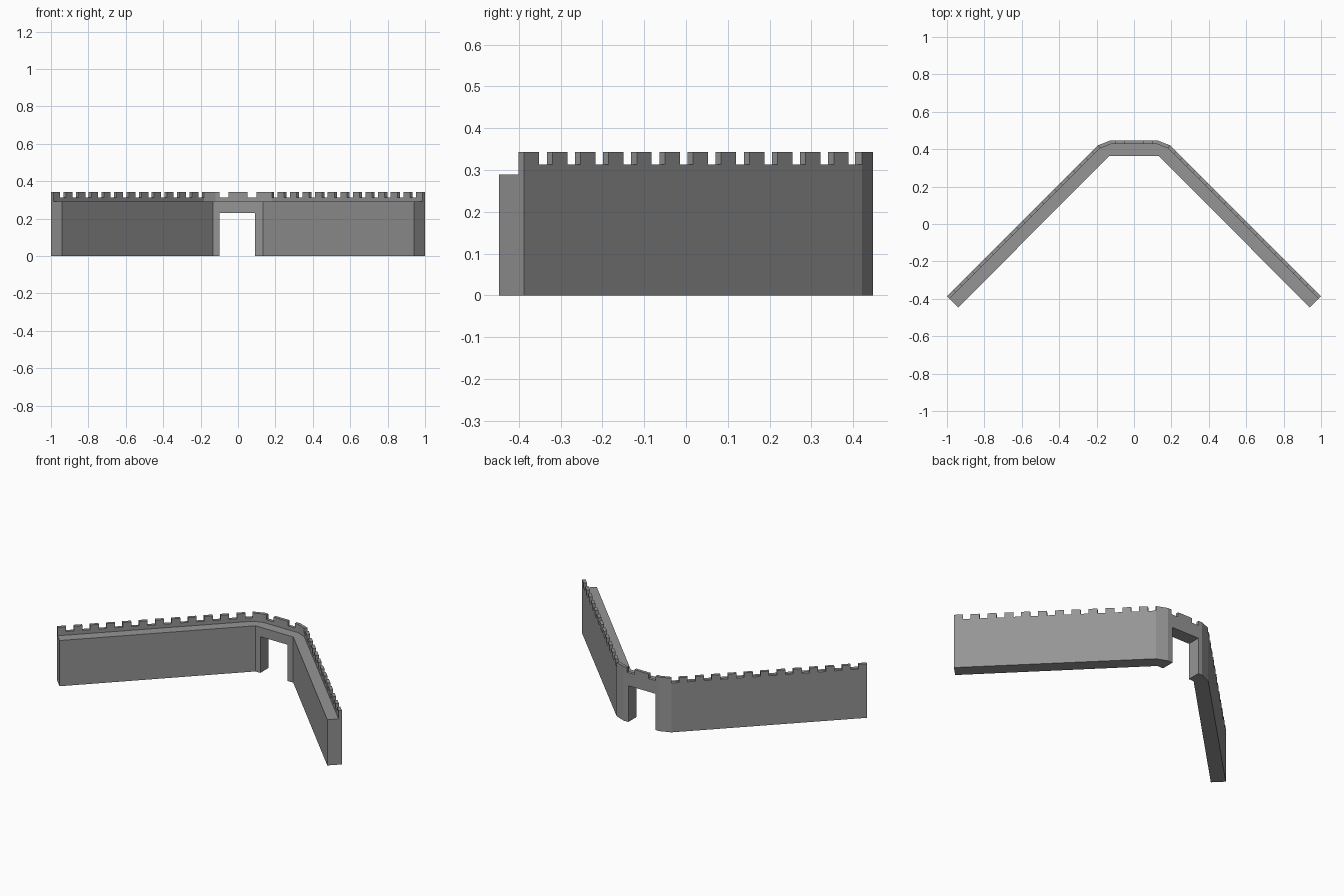
import bpy
from mathutils import Vector

if "Cube" in bpy.data.objects:
    bpy.data.objects.remove(bpy.data.objects["Cube"])

WALK, BASE, TOP, GATE = 0.29, 0.313, 0.343, 0.23
END, SHOULDER, FRONT = (-1.0, -0.387), (-0.192, 0.421), (-0.125, 0.447)
PARAPET = 0.019

stone = bpy.data.materials.new("dark_stone")
stone.diffuse_color = (0.3, 0.3, 0.3, 1)
stone.use_nodes = True
stone.node_tree.nodes["Principled BSDF"].inputs["Base Color"].default_value = stone.diffuse_color


def strip(name, sections, spans, bottom=True):
    """Solid following (inner, outer) plan sections; spans = (low, high) per cell."""
    verts, faces = [], []

    def quad(*pts, flip=False):
        start = len(verts)
        verts.extend(pts)
        ids = list(range(start, start + 4))
        faces.append(ids[::-1] if flip else ids)

    def p(pt, z):
        return (pt[0], pt[1], z)

    def cross(sec, a, b, flip):
        i, o = sec
        quad(p(i, a), p(o, a), p(o, b), p(i, b), flip=flip)

    for k, (lo, hi) in enumerate(spans):
        (i0, o0), (i1, o1) = sections[k], sections[k + 1]
        quad(p(i0, lo), p(i1, lo), p(i1, hi), p(i0, hi))
        quad(p(o0, lo), p(o1, lo), p(o1, hi), p(o0, hi), flip=True)
        quad(p(i0, hi), p(i1, hi), p(o1, hi), p(o0, hi))
        if bottom:
            quad(p(i0, lo), p(i1, lo), p(o1, lo), p(o0, lo), flip=True)
        # step faces where neighbouring cells differ
        if k:
            plo, phi = spans[k - 1]
            if abs(phi - hi) > 1e-6:
                cross(sections[k], min(phi, hi), max(phi, hi), phi < hi)
            if abs(plo - lo) > 1e-6:
                cross(sections[k], min(plo, lo), max(plo, lo), plo > lo)
    cross(sections[0], *spans[0], True)
    cross(sections[-1], *spans[-1], False)
    mesh = bpy.data.meshes.new(name)
    mesh.from_pydata(verts, [], faces)
    mesh.materials.append(stone)
    mesh.update()
    obj = bpy.data.objects.new(name, mesh)
    bpy.context.collection.objects.link(obj)
    return obj


def mirrored(sections):
    return [tuple((-pt[0], pt[1]) for pt in s) for s in reversed(sections)]


# wall with gateway
left = [((-0.94, -0.447), END), ((-0.133, 0.364), SHOULDER), ((-0.125, 0.364), FRONT)]
gate = [((x, 0.364), (x, 0.447)) for x in (-0.098, 0.092)]
strip("gate_wall", left + gate + mirrored(left),
      [(0, WALK)] * 3 + [(GATE, WALK)] + [(0, WALK)] * 3)

# crenellated parapet along the outer edge
a, s, f = Vector(END), Vector(SHOULDER), Vector(FRONT)


def normal(u, v):
    d = (v - u).normalized()
    return Vector((d.y, -d.x))


def offset(pt, n1, n2):
    m = (n1 + n2).normalized()
    return (tuple(pt + m * (PARAPET / m.dot(n1))), tuple(pt))


arm_n, cut_n, front_n = normal(a, s), normal(s, f), Vector((0, -1))
half, heights = [], []
for k in range(12):
    for t, h in ((k / 12, TOP), ((k + 0.53) / 12, BASE)):
        half.append(offset(a.lerp(s, t), arm_n, arm_n))
        heights.append(h)
half += [offset(s, arm_n, cut_n), offset(f, cut_n, front_n)]
half += [offset(Vector((x, f.y)), front_n, front_n) for x in (-0.10, -0.05)]
heights += [TOP, TOP, BASE]
strip("parapet", half + mirrored(half),
      [(WALK, h) for h in heights + [TOP] + heights[::-1]], bottom=False)
